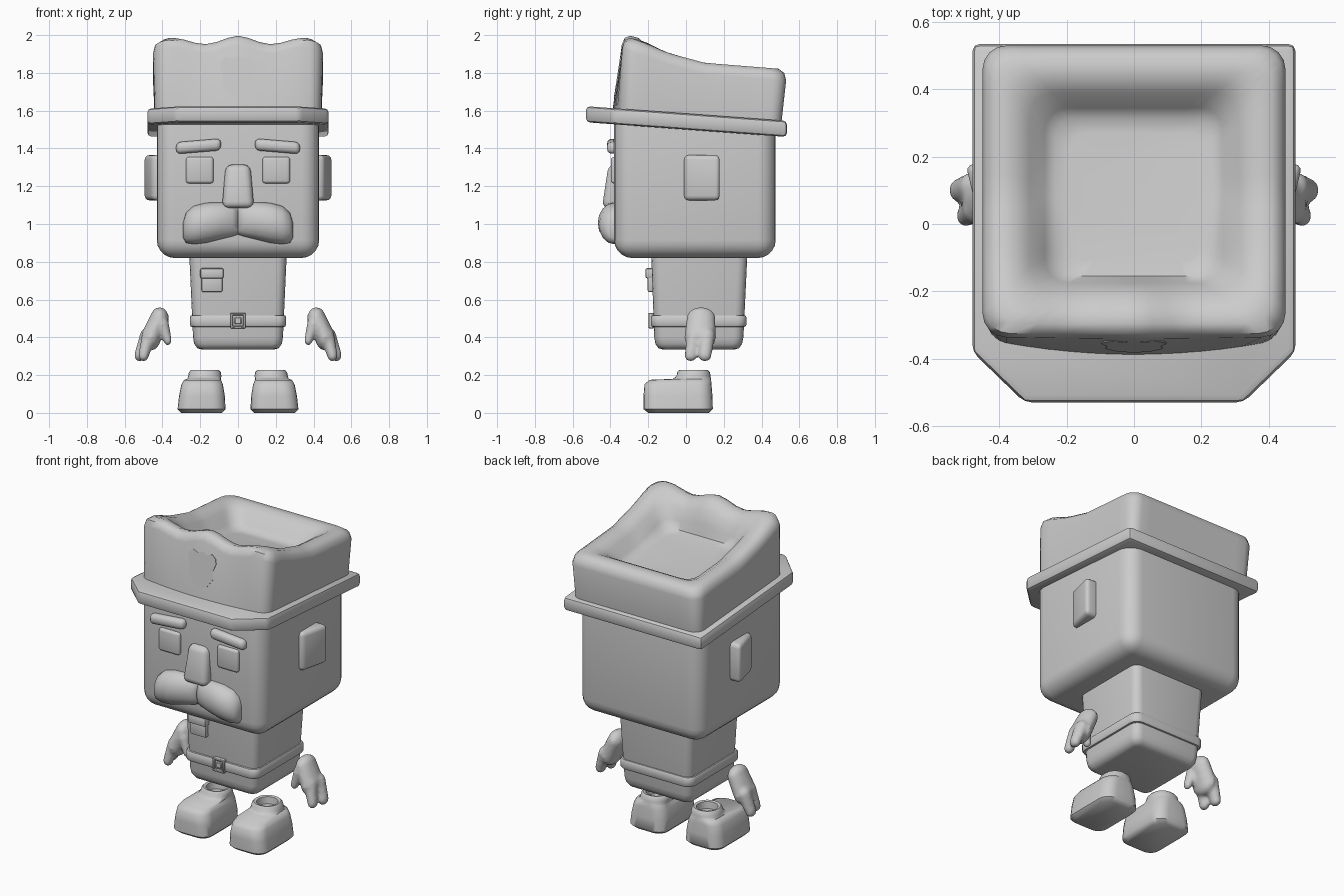
import bpy, bmesh, math
from mathutils import Vector, Matrix

if "Cube" in bpy.data.objects:
    bpy.data.objects.remove(bpy.data.objects["Cube"])

GREY = bpy.data.materials.new("plain_grey")
GREY.diffuse_color = (0.6, 0.6, 0.6, 1)
GREY.use_nodes = True
GREY.node_tree.nodes["Principled BSDF"].inputs["Base Color"].default_value = GREY.diffuse_color


def finish(name, bm, angle=40):
    bmesh.ops.recalc_face_normals(bm, faces=bm.faces)
    me = bpy.data.meshes.new(name)
    bm.to_mesh(me)
    bm.free()
    me.materials.append(GREY)
    ob = bpy.data.objects.new(name, me)
    bpy.context.collection.objects.link(ob)
    bpy.ops.object.select_all(action='DESELECT')
    ob.select_set(True)
    bpy.context.view_layer.objects.active = ob
    bpy.ops.object.shade_smooth_by_angle(angle=math.radians(angle))
    return ob


def loft(name, rings, angle=40):
    """Skin closed rings of points and cap both ends."""
    bm = bmesh.new()
    vs = [[bm.verts.new(p) for p in r] for r in rings]
    n = len(vs[0])
    for a, b in zip(vs, vs[1:]):
        for i in range(n):
            bm.faces.new((a[i], a[(i + 1) % n], b[(i + 1) % n], b[i]))
    bm.faces.new(vs[0])
    bm.faces.new(vs[-1])
    return finish(name, bm, angle)


def rrect(x0, x1, y0, y1, r, n=4, m=1):
    """Rounded rectangle outline, n steps per corner, m steps per side."""
    pts = []
    for k, (cx, cy) in enumerate([(x1 - r, y1 - r), (x0 + r, y1 - r), (x0 + r, y0 + r), (x1 - r, y0 + r)]):
        for i in range(n + 1):
            a = math.pi / 2 * (k + i / n)
            pts.append(Vector((cx + r * math.cos(a), cy + r * math.sin(a))))
    out = []
    for i, p in enumerate(pts):
        q = pts[(i + 1) % len(pts)]
        steps = m if i % (n + 1) == n else 1
        out += [p.lerp(q, j / steps) for j in range(steps)]
    return out


def prism(name, outline, place, depth, r=0, seg=2):
    """Extrude a 2D outline; place(u, v, t) gives the 3D point."""
    bm = bmesh.new()
    a, b = [[bm.verts.new(place(u, v, t)) for u, v in outline] for t in (0, depth)]
    n = len(a)
    bm.faces.new(a)
    bm.faces.new(b)
    for i in range(n):
        bm.faces.new((a[i], a[(i + 1) % n], b[(i + 1) % n], b[i]))
    if r:
        bmesh.ops.bevel(bm, geom=bm.edges[:], offset=r, segments=seg, profile=0.5, affect='EDGES')
    return finish(name, bm)


def box(name, x, y, z, r, seg=3, shape=None):
    """Bevelled box between coordinate pairs, corners moved by shape()."""
    bm = bmesh.new()
    bmesh.ops.create_cube(bm, size=1)
    for v in bm.verts:
        i, j, k = [int(c > 0) for c in v.co]
        v.co = (x[i], y[j], z[k])
        if shape:
            v.co += Vector(shape(i, j, k))
    bmesh.ops.bevel(bm, geom=bm.edges[:], offset=r, segments=seg, profile=0.5, affect='EDGES')
    return finish(name, bm)


# Head
box("head", (-.43, .43), (-.38, .475), (.82, 1.62), .095, 5)

# Cap brim, tilted down to the back with cut front corners
brim = [(-.48, .535), (-.48, -.38), (-.325, -.53), (.325, -.53), (.48, -.38), (.48, .535)]
prism("cap_brim", brim, lambda x, y, t: (x, y, 1.5 - .073 * y + t), .085, .022)


# Cap crown with a wavy front rim and a sunken top
def crown_top(x, y):
    t = 1.865 - .27 * (y - .1) if y < .1 else 1.865 - .08 * (y - .1)
    wave = .012 + .025 * math.cos(2 * math.pi * x / .36) * (1 - 1.2 * abs(x))
    return t - .012 + wave * min(1, max(0, (-.1 - y) / .12))


crown = []
for hx, y0, y1, r, drop, bow in [(.44, -.34, .505, .06, None, .05), (.45, -.335, .53, .07, .06, .005),
                                 (.44, -.325, .52, .07, .02, 0), (.41, -.295, .49, .07, 0, 0),
                                 (.36, -.25, .44, .07, .0, 0), (.31, -.2, .39, .07, .03, 0),
                                 (.265, -.175, .345, .07, .09, 0), (.235, -.155, .315, .06, .115, 0),
                                 (.19, -.11, .27, .05, .12, 0)]:
    ring = []
    for x, y in rrect(-hx, hx, y0, y1, r, 4, 12):
        z = 1.57 - .073 * y if drop is None else crown_top(x, y) - drop
        if drop and drop > .1:
            z = 1.865 - .15 * (y - .1) - drop
        if y < y0 + r:
            y -= bow * (1 - (x / .45) ** 2)
        ring.append((x, y, z))
    crown.append(ring)
loft("cap_crown", crown, 50)

# Shield plate on the crown front
half = [(0, 1.665), (.05, 1.69), (.085, 1.74), (.08, 1.79), (.097, 1.835), (.09, 1.865), (.065, 1.885), (.03, 1.873), (0, 1.89)]
shield = half + [(-x, z) for x, z in half[-2:0:-1]]
prism("cap_shield", shield, lambda x, z, t: (x, -.397 + .153 * (z - 1.57) + t, z), .03)

# Nose
box("nose", (-.085, .085), (-.445, -.35), (1.085, 1.315), .035, 3,
    lambda i, j, k: (k * (.02 - .04 * i), .035 * k * (1 - j), 0))

for s, side in ((1, "right"), (-1, "left")):
    def span(a, b):
        return sorted((s * a, s * b))

    # Eyes, brows and ears
    box(side + "_eye", span(.13, .275), (-.398, -.36), (1.215, 1.355), .015)
    box(side + "_brow", span(.09, .328), (-.418, -.36), (1.37, 1.433), .025, 3,
        lambda i, j, k: (0, 0, .02 if (i == 0) == (s > 0) else 0))
    box(side + "_ear", span(.38, .5), (-.01, .178), (1.125, 1.365), .025, 3,
        lambda i, j, k: (-s * .045 if (i == 1) == (s > 0) and j == 0 else 0, 0, 0))

    # Moustache half
    rings = []
    for x, z0, z1, d in [(0, .945, 1.085, .03), (.03, .935, 1.1, .05), (.09, .92, 1.115, .075), (.17, .9, 1.112, .087),
                         (.235, .893, 1.095, .08), (.275, .9, 1.06, .06), (.29, .925, 1.01, .03)]:
        ring = []
        for i in range(16):
            a = 2 * math.pi * i / 16
            ring.append((s * x, -.38 - d * math.cos(a), (z0 + z1) / 2 + (z1 - z0) / 2 * math.sin(a)))
        rings.append(ring)
    loft(side + "_moustache", rings, 60)

    # Boot with a hollow ankle
    boot = []
    for x0, x1, y0, y1, r, z in [(.085, .3, -.2, .12, .06, 0), (.066, .32, -.225, .142, .07, .02),
                                 (.07, .312, -.225, .14, .07, .09), (.08, .3, -.22, .135, .07, .15),
                                 (.09, .285, -.195, .133, .07, .175), (.09, .268, -.07, .132, .075, .18),
                                 (.088, .264, -.05, .13, .08, .195), (.09, .26, -.047, .127, .08, .215),
                                 (.1, .25, -.037, .117, .07, .226), (.115, .235, -.022, .102, .058, .222),
                                 (.12, .23, -.017, .097, .052, .18)]:
        boot.append([(s * x, y, z) for x, y in rrect(x0, x1, y0, y1, r, 5)])
    loft(side + "_boot", boot, 50)

    # Mitten hand: palm, thumb and two fingers fused together
    bm = bmesh.new()
    for a, b, ra, rb in [((.415, .08, .5), (.46, .075, .4), (.05, .078, .06), (.052, .085, .07)),
                         ((.4, .04, .47), (.372, .03, .385), (.035, .04, .04), (.022, .028, .028)),
                         ((.47, .045, .41), (.5, .025, .305), (.04, .042, .04), (.028, .034, .033)),
                         ((.48, .11, .41), (.52, .1, .305), (.04, .045, .04), (.03, .036, .033))]:
        for i in range(9):
            t = i / 8
            c, q = Vector(a).lerp(Vector(b), t), Vector(ra).lerp(Vector(rb), t)
            c.x *= s
            bmesh.ops.create_uvsphere(bm, u_segments=12, v_segments=8, radius=1,
                                      matrix=Matrix.Translation(c) @ Matrix.Diagonal((*q, 1)))
    hand = finish(side + "_hand", bm)
    fuse = hand.modifiers.new("fuse", 'REMESH')
    fuse.mode, fuse.voxel_size, fuse.use_smooth_shade = 'VOXEL', .01, True
    soft = hand.modifiers.new("soften", 'SMOOTH')
    soft.factor, soft.iterations = .5, 4

# Body, narrowing to a rounded bottom
body = []
for hx, y0, y1, r, z in [(.19, -.12, .255, .03, .335), (.215, -.145, .28, .04, .342), (.232, -.162, .297, .05, .365),
                         (.238, -.168, .304, .05, .4), (.258, -.184, .325, .05, .84)]:
    body.append([(x, y, z) for x, y in rrect(-hx, hx, y0, y1, r)])
loft("body", body)

# Belt and buckle frame
belt = []
for g, z in [(-.02, .452), (.003, .457), (.008, .467), (.008, .505), (.003, .515), (-.02, .52)]:
    belt.append([(x, y, z) for x, y in rrect(-.247 - g, .247 + g, -.178 - g, .312 + g, .05)])
loft("belt", belt)
for s in (1, -1):
    box("buckle_side", sorted((s * .026, s * .04)), (-.199, -.17), (.447, .53), .004, 1)
    box("buckle_bar", (-.04, .04), (-.199, -.17), sorted((.4885 + s * .028, .4885 + s * .0415)), .004, 1)
box("buckle_center", (-.018, .018), (-.193, -.17), (.47, .507), .004, 1)

# Chest pocket with flap
box("pocket", (-.192, -.082), (-.203, -.16), (.64, .74), .008, 2)
box("pocket_flap", (-.2, -.076), (-.215, -.16), (.712, .766), .01, 2)
